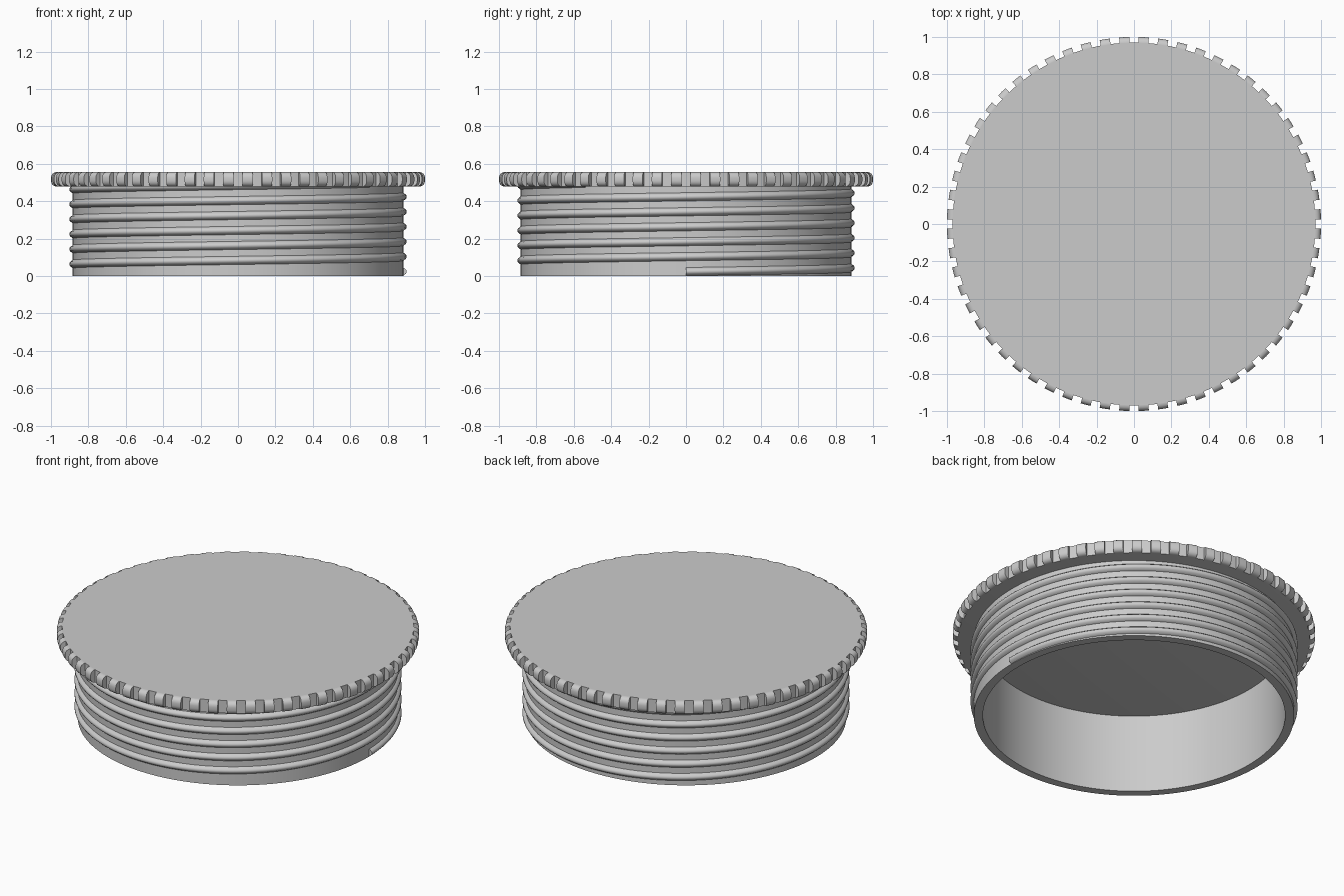
import bpy, bmesh, math

if "Cube" in bpy.data.objects:
    bpy.data.objects.remove(bpy.data.objects["Cube"])

TEETH = 60
RIM_Z0, RIM_Z1 = 0.478, 0.556
R_FLOOR, R_TIP = 0.97, 1.0
R_CORE, R_BORE = 0.884, 0.834
PITCH = 0.08

grey = bpy.data.materials.new("grey plastic")
grey.diffuse_color = (0.6, 0.6, 0.6, 1)
grey.use_nodes = True
grey.node_tree.nodes["Principled BSDF"].inputs["Base Color"].default_value = grey.diffuse_color


def finish(name, bm):
    bmesh.ops.remove_doubles(bm, verts=bm.verts, dist=1e-5)
    bmesh.ops.recalc_face_normals(bm, faces=bm.faces)
    mesh = bpy.data.meshes.new(name)
    bm.to_mesh(mesh)
    bm.free()
    mesh.materials.append(grey)
    ob = bpy.data.objects.new(name, mesh)
    bpy.context.collection.objects.link(ob)
    bpy.ops.object.select_all(action='DESELECT')
    ob.select_set(True)
    bpy.context.view_layer.objects.active = ob
    bpy.ops.object.shade_smooth_by_angle(angle=math.radians(32))
    return ob


def column(bm, angle, profile, lift=0.0):
    c, s = math.cos(angle), math.sin(angle)
    return [bm.verts.new((r * c, r * s, z + lift)) for r, z in profile]


def bridge(bm, a, b, closed=False):
    n = len(a)
    for i in range(n if closed else n - 1):
        j = (i + 1) % n
        bm.faces.new((a[i], b[i], b[j], a[j]))


# Grip rim: rounded teeth around a solid flat disc
f = R_TIP - R_FLOOR
arc = [math.radians(a) for a in (0, 22.5, 45, 67.5, 90)]
tooth = [(R_FLOOR + f * math.sin(a), RIM_Z1 - f + f * math.cos(a)) for a in arc]
tooth += [(R_FLOOR + f * math.cos(a), RIM_Z0 + f - f * math.sin(a)) for a in arc]
notch = [(R_FLOOR, z) for r, z in tooth]
bm = bmesh.new()
step = 2 * math.pi / TEETH
half = step * 0.26
cols = []
for k in range(TEETH):
    mid = (k + 0.5) * step
    cols += [column(bm, mid - half, notch), column(bm, mid - half, tooth),
             column(bm, mid, tooth), column(bm, mid + half, tooth),
             column(bm, mid + half, notch), column(bm, (k + 1) * step, notch)]
for i, col in enumerate(cols):
    bridge(bm, col, cols[(i + 1) % len(cols)])
bmesh.ops.remove_doubles(bm, verts=bm.verts, dist=1e-5)
# Merged side strips leave zero-area pieces where a tooth meets the disc edge
bmesh.ops.dissolve_degenerate(bm, edges=bm.edges, dist=1e-5)
for z in (RIM_Z0, RIM_Z1):
    ring = [v for v in bm.verts if abs(v.co.z - z) < 1e-4]
    ring.sort(key=lambda v: math.atan2(v.co.y, v.co.x))
    bm.faces.new(ring)
finish("grip_rim", bm)

# Hollow sleeve below the rim
bm = bmesh.new()
sleeve = [(R_BORE, RIM_Z0), (R_BORE, 0), (R_CORE, 0), (R_CORE, RIM_Z0)]
N = 144
cols = [column(bm, 2 * math.pi * i / N, sleeve) for i in range(N)]
for i in range(N):
    bridge(bm, cols[i], cols[(i + 1) % N])
finish("sleeve", bm)

# Right-handed screw thread, starting at +x and running up into the rim
bm = bmesh.new()
ridge = [(0.876, -0.023), (R_CORE, -0.022), (0.898, -0.011), (0.902, -0.004),
         (0.902, 0.004), (0.898, 0.011), (R_CORE, 0.022), (0.876, 0.023)]
steps = int(5.9 * N)
cols = [column(bm, 2 * math.pi * i / N, ridge, 0.0235 + PITCH * i / N)
        for i in range(steps + 1)]
for a, b in zip(cols, cols[1:]):
    bridge(bm, a, b, closed=True)
bm.faces.new(cols[0])
bm.faces.new(cols[-1])
finish("screw_thread", bm)
